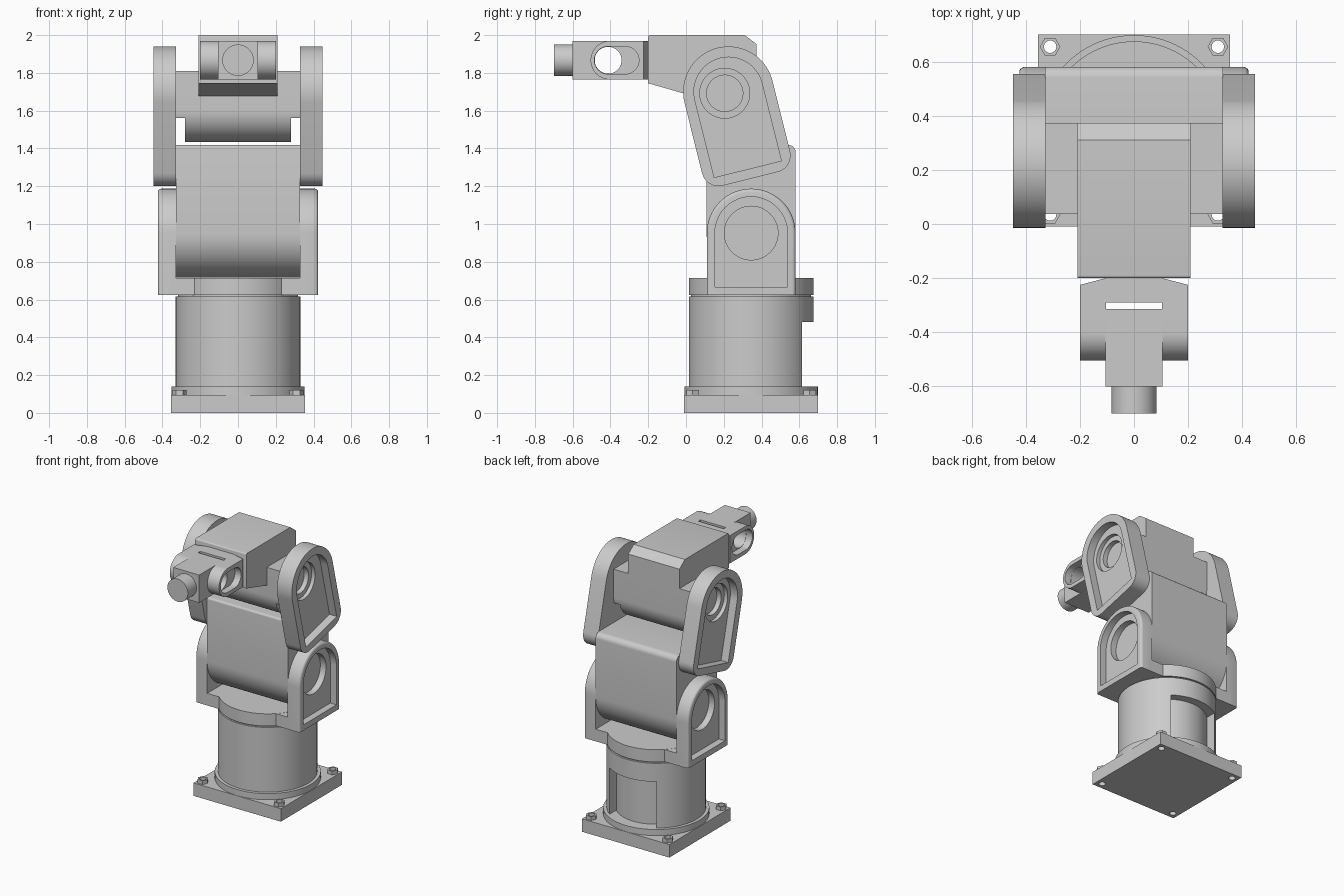
import bpy, bmesh, math
from mathutils import Vector

if "Cube" in bpy.data.objects:
    bpy.data.objects.remove(bpy.data.objects["Cube"])

grey = bpy.data.materials.new("light_grey")
grey.diffuse_color = (0.6, 0.6, 0.6, 1)
grey.use_nodes = True
grey.node_tree.nodes["Principled BSDF"].inputs["Base Color"].default_value = grey.diffuse_color

CY = 0.345          # vertical axis of the base column


def arc(u, v, r, a0, a1, n=24):
    """Points along an arc, angles in degrees."""
    return [(u + r * math.cos(math.radians(a0 + (a1 - a0) * i / n)),
             v + r * math.sin(math.radians(a0 + (a1 - a0) * i / n))) for i in range(n + 1)]


def circle(u, v, r, n=64):
    return arc(u, v, r, 0, 360, n)[:-1]


def rect(u0, u1, v0, v1):
    return [(u0, v0), (u1, v0), (u1, v1), (u0, v1)]


def turn(points, u, v, deg):
    """Rotate a local profile and move it to (u, v)."""
    c, s = math.cos(math.radians(deg)), math.sin(math.radians(deg))
    return [(u + c * a - s * b, v + s * a + c * b) for a, b in points]


def prism(name, profile, t0, t1, axis="x", bevel=0):
    """Extrude a profile from t0 to t1; bevel rounds the rim at t1."""
    place = {"x": lambda u, v, t: (t, u, v),
             "y": lambda u, v, t: (u, t, v),
             "z": lambda u, v, t: (u, v, t)}[axis]
    bm = bmesh.new()
    a = [bm.verts.new(place(u, v, t0)) for u, v in profile]
    b = [bm.verts.new(place(u, v, t1)) for u, v in profile]
    n = len(profile)
    bm.faces.new(a)
    bm.faces.new(b)
    for i in range(n):
        j = (i + 1) % n
        bm.faces.new((a[i], a[j], b[j], b[i]))
    bmesh.ops.recalc_face_normals(bm, faces=bm.faces)
    if bevel:
        low = min(p[1] for p in profile) + 1e-4
        rim = [e for e in bm.edges if all(v in b for v in e.verts)
               and max(v.co.z for v in e.verts) > low]
        bmesh.ops.bevel(bm, geom=rim, offset=bevel, segments=4, profile=0.5, affect="EDGES")
    me = bpy.data.meshes.new(name)
    bm.to_mesh(me)
    bm.free()
    me.materials.append(grey)
    ob = bpy.data.objects.new(name, me)
    bpy.context.collection.objects.link(ob)
    return ob


def cut(ob, profile, t0, t1, axis="x"):
    """Subtract an extruded profile from an object."""
    tool = prism("cutter", profile, min(t0, t1), max(t0, t1), axis)
    tool.hide_render = True
    mod = ob.modifiers.new("cut", "BOOLEAN")
    mod.operation = "DIFFERENCE"
    mod.object = tool
    mod.solver = "EXACT"
    bpy.context.view_layer.objects.active = ob
    bpy.ops.object.modifier_apply(modifier=mod.name)
    bpy.data.objects.remove(tool, do_unlink=True)


# Base plate with four hollow hex bolts
plate = prism("base_plate", rect(-0.355, 0.355, CY - 0.355, CY + 0.355), 0, 0.095, "z")
for sx in (-1, 1):
    for sy in (-1, 1):
        x, y = sx * 0.31, CY + sy * 0.31
        cut(plate, circle(x, y, 0.023, 24), -0.1, 0.2, "z")
        bolt = prism("corner_bolt", circle(x, y, 0.038, 6), 0.095, 0.122, "z")
        cut(bolt, circle(x, y, 0.023, 24), 0, 0.2, "z")

# Column with a recessed rear panel
prism("base_flange", circle(0, CY, 0.353, 96), 0.09, 0.14, "z")
column = prism("base_column", circle(0, CY, 0.33, 96), 0.135, 0.615, "z")
half = math.degrees(math.asin(0.19 / 0.27))
cut(column, arc(0, CY, 0.27, 90 + half, 90 - half) + [(0.19, CY + 0.4), (-0.19, CY + 0.4)],
    0.14, 0.48, "z")
prism("column_neck", circle(0, CY, 0.318, 96), 0.61, 0.63, "z")

# Rotating shoulder yoke
prism("turntable", circle(0, CY, 0.33, 96), 0.625, 0.715, "z")
prism("yoke_base", rect(-0.36, 0.36, CY - 0.235, CY + 0.235), 0.625, 0.714, "z")
for s, side in ((-1, "left"), (1, "right")):
    cheek = prism(side + "_yoke_cheek",
                  [(CY - 0.235, 0.625), (CY + 0.235, 0.625)] + arc(CY, 0.952, 0.235, 0, 180, 40),
                  s * 0.327, s * 0.424, bevel=0.018)
    cut(cheek, [(CY - 0.192, 0.667), (CY + 0.192, 0.667)] + arc(CY, 0.952, 0.192, 0, 180, 40),
        s * 0.374, s * 0.5)
    cut(cheek, circle(CY, 0.952, 0.142), s * 0.30, s * 0.5)

# Lower arm block, round at the bottom
prism("lower_arm", arc(CY, 0.952, 0.236, 180, 360, 40)
      + arc(CY + 0.196, 1.378, 0.04, 0, 90, 8)
      + arc(CY - 0.221, 1.403, 0.015, 90, 180, 6), -0.328, 0.328)

# Tilted elbow links with pocket and stepped bearing hole
outer = arc(0, 0, 0.24, 0, 180, 40) + arc(-0.15, -0.385, 0.09, 180, 270, 10) \
    + arc(0.15, -0.385, 0.09, 270, 360, 10)
inner = arc(0, 0, 0.183, 0, 180, 40) + [(-0.183, -0.422), (0.183, -0.422)]
for s, side in ((-1, "left"), (1, "right")):
    link = prism(side + "_elbow_link", turn(outer, 0.225, 1.70, 14), s * 0.327, s * 0.448)
    cut(link, turn(inner, 0.225, 1.70, 14), s * 0.39, s * 0.5)
    cut(link, circle(0.205, 1.692, 0.132), s * 0.362, s * 0.5)
    cut(link, circle(0.205, 1.692, 0.096), s * 0.30, s * 0.5)

# Elbow drum, notched at the lower sides
drum = prism("elbow_drum", arc(0.205, 1.603, 0.168, 180, 360, 40)
             + [(0.373, 1.81), (0.037, 1.81)], -0.327, 0.327)
for s in (-1, 1):
    cut(drum, rect(-0.1, 0.5, 1.3, 1.56), s * 0.28, s * 0.4)

# Forearm housing
prism("forearm", [(-0.2, 1.745), (0.037, 1.677), (0.037, 1.81), (0.373, 1.81),
                  (0.373, 1.953), (0.31, 2.0)] + arc(-0.19, 1.99, 0.01, 90, 180, 4),
      -0.208, 0.208)

# Wrist fork with slotted prongs
WZ, WY = 1.867, -0.412
slot = arc(WY, WZ, 0.073, 90, 270) + arc(-0.322, WZ, 0.073, -90, 90)
base = prism("fork_base", [(-0.2, -0.225), (-0.1, -0.199), (0.1, -0.199), (0.2, -0.225),
                           (0.2, -0.29), (-0.2, -0.29)], WZ - 0.102, WZ + 0.102, "z")
for s, side in ((-1, "left"), (1, "right")):
    prong = prism(side + "_fork_prong", arc(-0.403, WZ, 0.102, 90, 270, 32)
                  + [(-0.29, WZ - 0.102), (-0.29, WZ + 0.102)], s * 0.104, s * 0.2)
    cut(prong, slot, s * 0.15, s * 0.3)
    cut(base, slot, s * 0.15, s * 0.3)
    cut(prong, circle(WY, WZ, 0.071), s * 0.05, s * 0.3)

# Wrist block and tool flange
hand = prism("wrist_block", rect(-0.6, -0.315, WZ - 0.102, WZ + 0.102), -0.105, 0.105)
cut(hand, circle(WY, WZ, 0.071), -0.3, 0.3)
prism("tool_flange", circle(0, WZ, 0.083), -0.7, -0.595, "y")

# Smooth curved faces, keep sharp edges
bpy.ops.object.select_all(action="DESELECT")
for ob in bpy.context.collection.objects:
    ob.select_set(True)
bpy.context.view_layer.objects.active = plate
bpy.ops.object.shade_smooth_by_angle(angle=math.radians(30))
